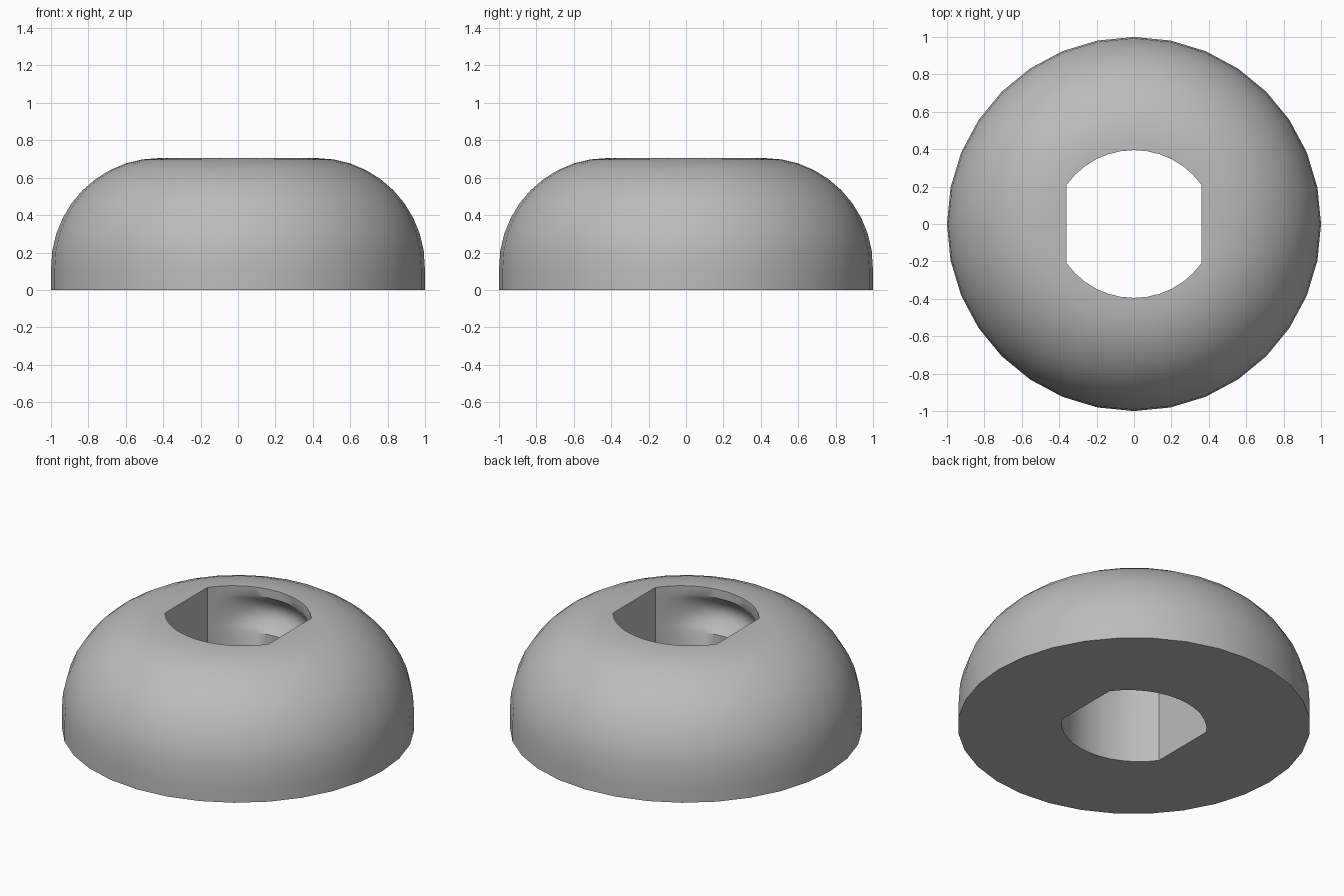
import bpy, bmesh
from math import sin, cos, pi, radians, sqrt, asin

cube = bpy.data.objects.get("Cube")
if cube:
    bpy.data.objects.remove(cube, do_unlink=True)

grey = bpy.data.materials.new("plain grey")
grey.use_nodes = True
colour = (0.5, 0.5, 0.5, 1)
grey.diffuse_color = colour
grey.node_tree.nodes["Principled BSDF"].inputs["Base Color"].default_value = colour


def loft(name, rings):
    """Closed solid through a stack of rings with equal point counts."""
    bm = bmesh.new()
    rows = [[bm.verts.new(p) for p in ring] for ring in rings]
    n = len(rows[0])
    for low, high in zip(rows, rows[1:]):
        for i in range(n):
            j = (i + 1) % n
            bm.faces.new((low[i], low[j], high[j], high[i]))
    bm.faces.new(rows[0][::-1])
    bm.faces.new(rows[-1])
    bmesh.ops.recalc_face_normals(bm, faces=bm.faces)
    mesh = bpy.data.meshes.new(name)
    bm.to_mesh(mesh)
    bm.free()
    obj = bpy.data.objects.new(name, mesh)
    bpy.context.collection.objects.link(obj)
    mesh.materials.append(grey)
    return obj


def circle(r, z, n=32):
    return [(r * cos(2 * pi * i / n), r * sin(2 * pi * i / n), z) for i in range(n)]


def slot(groove, z, half_width=0.36, n=12):
    """Round hole outline with two flat sides; the arcs may bulge into a groove."""
    radius, centre = 0.443, 0.048
    end = asin(half_width / radius)
    pts = []
    for side in (1, -1):
        for i in range(n + 1):
            a = end - 2 * end * i / n
            x, y = radius * sin(a), radius * cos(a) - centre
            y += groove * max(0, 1 - (x / 0.3) ** 2)
            pts.append((side * x, side * y, z))
    return pts


# Domed ring body: straight foot, round shoulder, flat crown
profile = [(1.0, 0.0), (1.0, 0.1)]
profile += [(0.42 + 0.58 * cos(radians(a)), 0.12 + 0.585 * sin(radians(a)))
            for a in range(9, 91, 9)]
body = loft("domed_ring", [circle(r, z) for r, z in profile])

# Flat-sided through hole with a rounded inner groove near the top
rings = [slot(0, -0.1), slot(0, 0.42)]
rings += [slot(0.08 * sin(pi * i / 8), 0.42 + 0.23 * i / 8) for i in range(1, 8)]
rings += [slot(0, 0.65), slot(0, 0.9)]
cutter = loft("hole_cutter", rings)
cutter.hide_render = True

cut = body.modifiers.new("hole", "BOOLEAN")
cut.operation = "DIFFERENCE"
cut.solver = "EXACT"
cut.object = cutter
bpy.context.view_layer.objects.active = body
body.select_set(True)
bpy.ops.object.modifier_apply(modifier=cut.name)
bpy.data.objects.remove(cutter, do_unlink=True)

bpy.ops.object.shade_smooth_by_angle(angle=radians(35))
